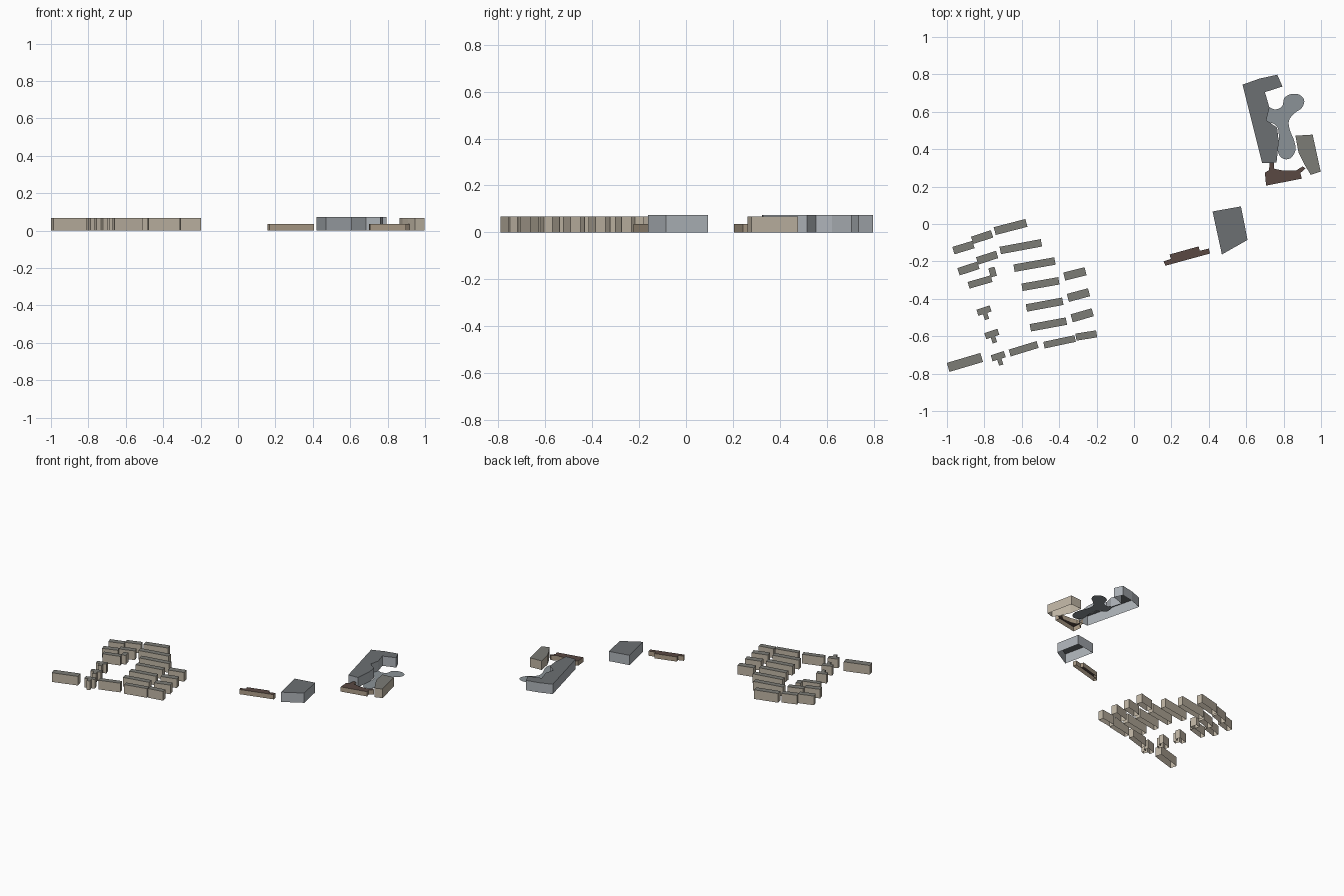
import bpy, bmesh, math
from mathutils import Vector


def mat(name, r, g, b):
    m = bpy.data.materials.new(name)
    m.diffuse_color = (r, g, b, 1)
    return m


STONE = (mat("stone_wall", .52, .46, .37), mat("stone_roof", .20, .20, .18))
METAL = (mat("metal_wall", .42, .45, .48), mat("metal_roof", .15, .16, .17))
BRICK = (mat("brick_wall", .42, .34, .25), mat("brown_roof", .10, .065, .055))
PLAZA = mat("plaza", .26, .29, .31)


def add_object(name, bm, mats):
    me = bpy.data.meshes.new(name)
    bm.to_mesh(me)
    bm.free()
    for m in mats:
        me.materials.append(m)
    ob = bpy.data.objects.new(name, me)
    bpy.context.collection.objects.link(ob)
    return ob


def ccw(pts):
    area = sum(a[0] * b[1] - b[0] * a[1] for a, b in zip(pts, pts[1:] + pts[:1]))
    return pts if area > 0 else pts[::-1]


def building(name, outline, height, mats):
    """Walls and flat roof over an outline, open underneath."""
    pts = ccw(outline)
    n = len(pts)
    bm = bmesh.new()
    low = [bm.verts.new((x, y, 0)) for x, y in pts]
    top = [bm.verts.new((x, y, height)) for x, y in pts]
    for i in range(n):
        j = (i + 1) % n
        bm.faces.new((low[i], low[j], top[j], top[i]))
    bm.faces.new(top).material_index = 1
    return add_object(name, bm, mats)


def placed(local, cx, cy, deg):
    c, s = math.cos(math.radians(deg)), math.sin(math.radians(deg))
    return [(cx + x * c - y * s, cy + x * s + y * c) for x, y in local]


def rect(l, w):
    return [(-l / 2, -w / 2), (l / 2, -w / 2), (l / 2, w / 2), (-l / 2, w / 2)]


# Row houses: centre x, centre y, length, width, angle
H = .068
houses = [
    (-.66, -.016, .175, .043, 14.5), (-.812, -.07, .112, .041, 18),
    (-.912, -.126, .112, .041, 17), (-.785, -.18, .112, .041, 18),
    (-.885, -.238, .112, .041, 18), (-.823, -.31, .128, .037, 16),
    (-.756, -.257, .034, .050, 15), (-.605, -.121, .224, .040, 10.5),
    (-.532, -.217, .222, .040, 10), (-.50, -.321, .200, .040, 10),
    (-.478, -.431, .198, .040, 10.5), (-.458, -.537, .196, .040, 10.5),
    (-.316, -.267, .117, .044, 14), (-.297, -.38, .117, .044, 15),
    (-.277, -.488, .117, .044, 16), (-.255, -.596, .112, .038, 9),
    (-.398, -.630, .170, .036, 12), (-.59, -.667, .156, .038, 17),
    (-.904, -.74, .187, .050, 16.5),
]
for i, (x, y, l, w, a) in enumerate(houses, 1):
    building(f"row_house_{i:02d}", placed(rect(l, w), x, y, a), H, STONE)

# T-shaped houses
tee = [(-.037, -.017), (-.011, -.017), (-.011, -.05), (.013, -.05),
       (.013, -.017), (.037, -.017), (.037, .017), (-.037, .017)]
for i, (x, y) in enumerate([(-.802, -.463), (-.760, -.588), (-.726, -.707)], 1):
    building(f"tee_house_{i}", placed(tee, x, y, 18), H, STONE)

# Large four-sided hall
building("hall", [(.42, .067), (.572, .094), (.607, -.085), (.47, -.163)], .073, METAL)

# Long hooked building
building("hooked_building", [
    (.58, .745), (.67, .777), (.766, .798), (.794, .735), (.70, .705), (.724, .622),
    (.708, .555), (.765, .515), (.774, .44), (.762, .328), (.685, .325)], .073, METAL)

# Wedge building on the east side
building("wedge_building", [
    (.863, .472), (.955, .478), (.998, .28), (.945, .263), (.91, .32), (.88, .38)],
    H, STONE)

# Low pavilions
building("entrance_pavilion", [
    (.70, .275), (.722, .288), (.725, .328), (.747, .328), (.75, .295), (.80, .285),
    (.865, .285), (.902, .308), (.917, .298), (.889, .272), (.898, .243), (.706, .205)],
    .035, BRICK)
building("low_pavilion", [
    (.158, -.20), (.197, -.187), (.19, -.163), (.345, -.12), (.352, -.143),
    (.40, -.131), (.406, -.158), (.168, -.223)], .035, BRICK)


# Curved courtyard surface on the ground, rounded through a few points
ctrl = [Vector(p) for p in [
    (.715, .622), (.755, .612), (.793, .63), (.803, .672), (.838, .694), (.882, .692),
    (.910, .663), (.898, .622), (.858, .592), (.828, .552), (.834, .500), (.855, .45),
    (.864, .398), (.843, .357), (.812, .346), (.782, .36), (.768, .40), (.774, .45),
    (.770, .51), (.745, .537), (.706, .553)]]
n = len(ctrl)
curve = []
for i in range(n):
    p0, p1, p2, p3 = (ctrl[(i + k - 1) % n] for k in range(4))
    for k in range(4):
        t = k / 4
        curve.append(.5 * (2 * p1 + (p2 - p0) * t + (2 * p0 - 5 * p1 + 4 * p2 - p3) * t ** 2
                           + (3 * p1 - p0 - 3 * p2 + p3) * t ** 3))
bm = bmesh.new()
bm.faces.new([bm.verts.new((p.x, p.y, .001)) for p in ccw(curve)])
add_object("courtyard", bm, [PLAZA])
